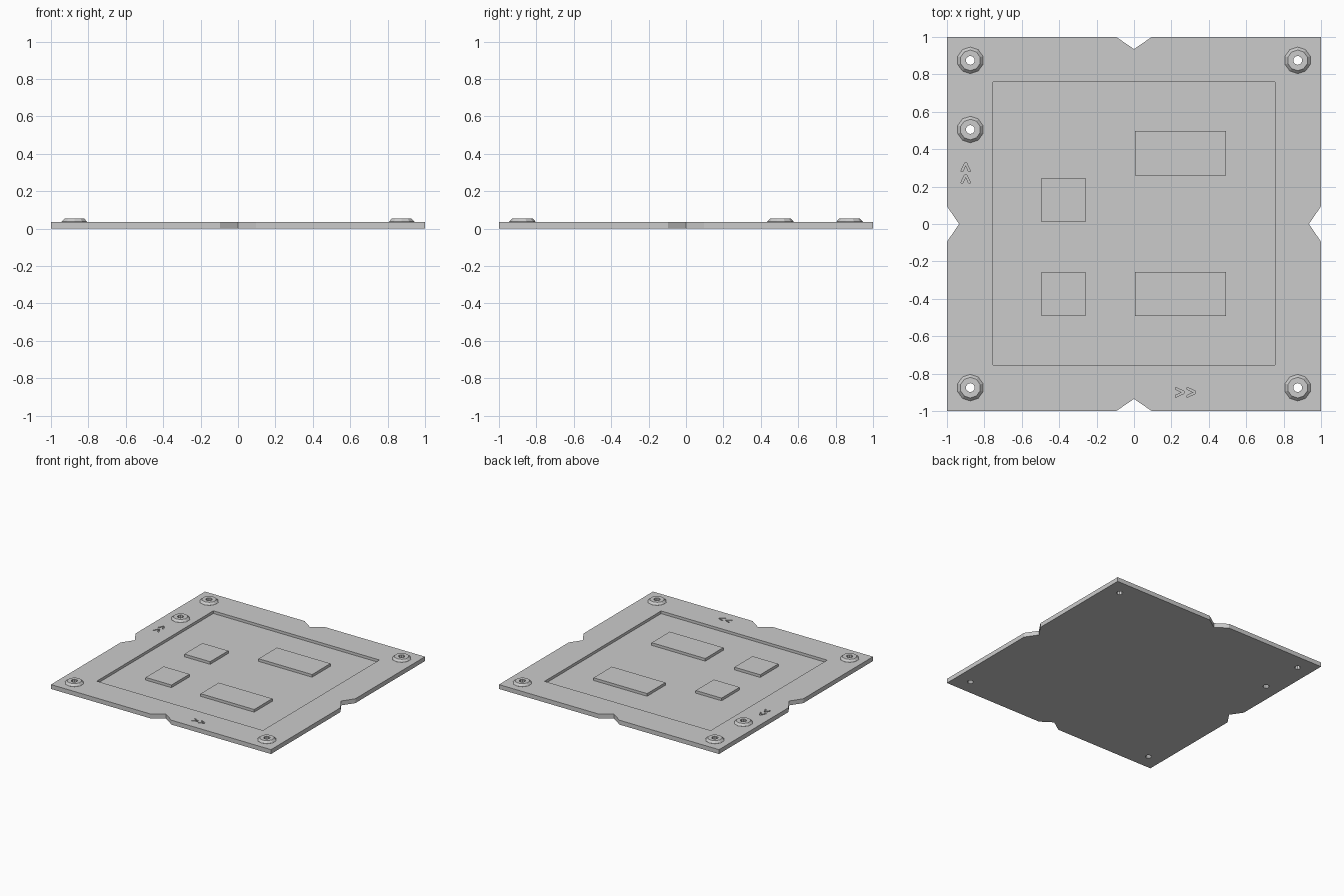
import bpy, bmesh
from math import cos, sin, pi

if "Cube" in bpy.data.objects:
    bpy.data.objects.remove(bpy.data.objects["Cube"])

TOP, FLOOR, BOSS_TOP = 0.036, 0.014, 0.054
SIDES = 10
HOLES = [(-0.875, -0.875), (0.875, -0.875), (-0.875, 0.875),
         (0.875, 0.875), (-0.875, 0.505)]


def prism(bm, pts, z0, z1):
    lo = [bm.verts.new((x, y, z0)) for x, y in pts]
    hi = [bm.verts.new((x, y, z1)) for x, y in pts]
    bm.faces.new(lo[::-1])
    bm.faces.new(hi)
    n = len(pts)
    for i in range(n):
        j = (i + 1) % n
        bm.faces.new((lo[i], lo[j], hi[j], hi[i]))


def rect(x0, x1, y0, y1):
    return [(x0, y0), (x1, y0), (x1, y1), (x0, y1)]


def circle(cx, cy, r):
    return [(cx + r * cos(2 * pi * (i + 0.5) / SIDES),
             cy + r * sin(2 * pi * (i + 0.5) / SIDES)) for i in range(SIDES)]


def finish(bm, name):
    bmesh.ops.recalc_face_normals(bm, faces=bm.faces)
    me = bpy.data.meshes.new(name)
    bm.to_mesh(me)
    bm.free()
    ob = bpy.data.objects.new(name, me)
    bpy.context.collection.objects.link(ob)
    return ob


# base plate with a V notch in the middle of each edge
outline = []
side = [(-1, -1), (-0.095, -1), (0, -0.935), (0.095, -1)]
for k in range(4):
    c, s = [(1, 0), (0, 1), (-1, 0), (0, -1)][k]
    outline += [(c * x - s * y, s * x + c * y) for x, y in side]
bm = bmesh.new()
prism(bm, outline, 0, TOP)
plate = finish(bm, "base_plate")

# pocket, screw holes and engraved direction chevrons
bm = bmesh.new()
prism(bm, rect(-0.755, 0.755, -0.755, 0.758), FLOOR, 0.1)
for x, y in HOLES:
    prism(bm, circle(x, y, 0.024), -0.05, 0.1)
chevron = [(0, -0.027), (0.045, -0.006), (0.045, 0.006), (0, 0.027),
           (0, 0.016), (0.034, 0), (0, -0.016)]
for d in (0.222, 0.284):
    prism(bm, [(d + x, y - 0.9) for x, y in chevron], 0.024, 0.1)
for d in (0.218, 0.28):
    prism(bm, [(-0.9 - y, d + x) for x, y in chevron], 0.024, 0.1)
cutter = finish(bm, "plate_cutter")
cutter.hide_render = True

mod = plate.modifiers.new("cut", 'BOOLEAN')
mod.operation = 'DIFFERENCE'
mod.solver = 'EXACT'
mod.object = cutter
bpy.context.view_layer.objects.active = plate
bpy.ops.object.modifier_apply(modifier=mod.name)
bpy.data.objects.remove(cutter)

# raised pads in the pocket
for i, (x0, x1, y0, y1) in enumerate([(-0.495, -0.26, 0.01, 0.245),
                                      (-0.495, -0.26, -0.492, -0.257),
                                      (0.005, 0.492, 0.26, 0.498),
                                      (0.005, 0.492, -0.492, -0.257)]):
    bm = bmesh.new()
    prism(bm, rect(x0, x1, y0, y1), FLOOR - 0.002, TOP)
    finish(bm, f"pad_{i + 1}")

# tapered bosses around the screw holes
profile = [(0.024, TOP - 0.001), (0.071, TOP - 0.001),
           (0.071, TOP + 0.001), (0.055, BOSS_TOP), (0.024, BOSS_TOP)]
for i, (x, y) in enumerate(HOLES):
    bm = bmesh.new()
    rings = [[bm.verts.new((px, py, z)) for px, py in circle(x, y, r)]
             for r, z in profile]
    for a, b in zip(rings, rings[1:] + rings[:1]):
        for k in range(SIDES):
            m = (k + 1) % SIDES
            bm.faces.new((a[k], a[m], b[m], b[k]))
    finish(bm, f"screw_boss_{i + 1}")
